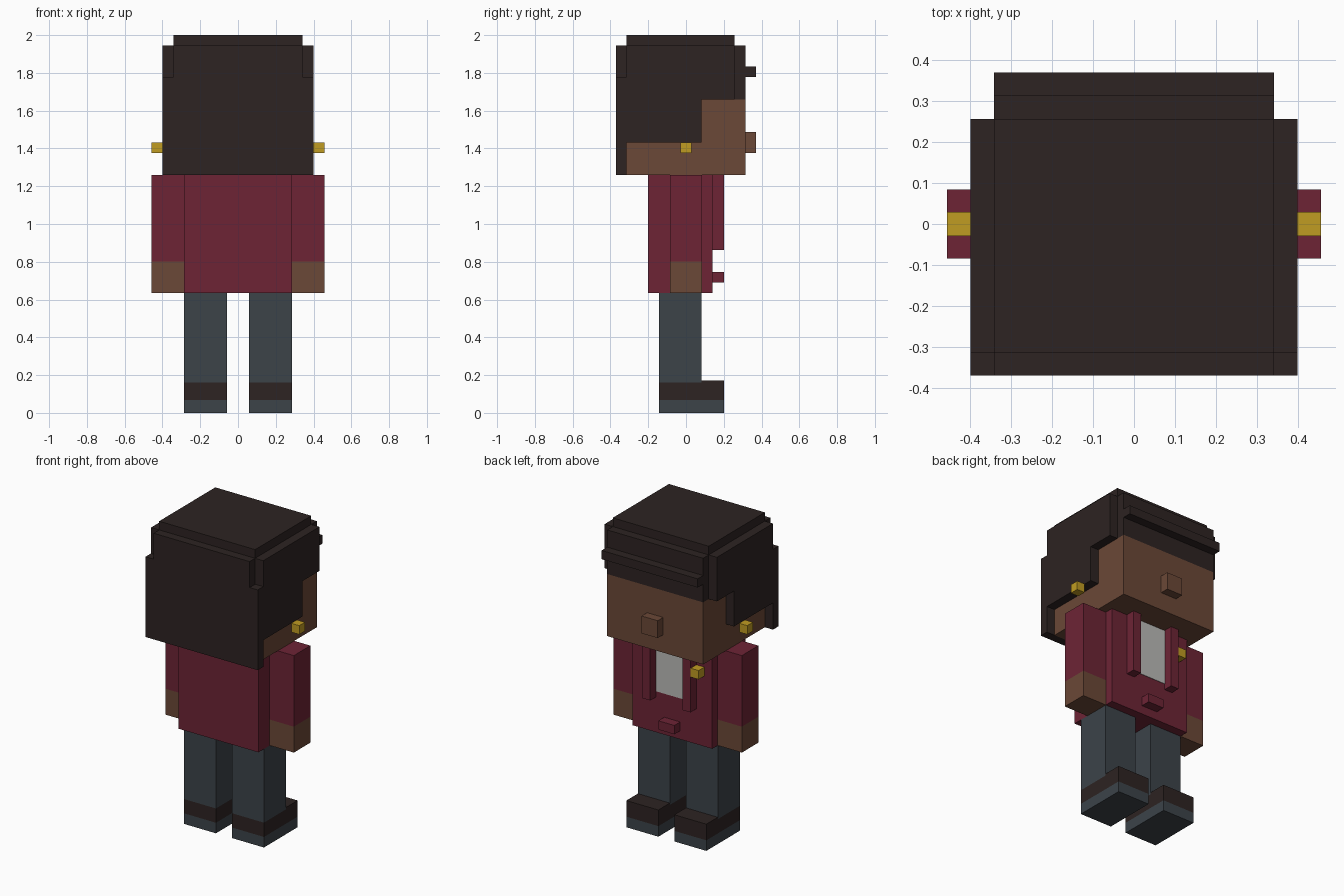
import bpy
import bmesh

default = bpy.data.objects.get("Cube")
if default:
    bpy.data.objects.remove(default, do_unlink=True)


def srgb(c):
    c /= 255
    return c / 12.92 if c <= 0.04045 else ((c + 0.055) / 1.055) ** 2.4


def material(name, *rgb):
    m = bpy.data.materials.new(name)
    m.use_nodes = True
    col = [srgb(c) for c in rgb] + [1]
    m.diffuse_color = col
    m.node_tree.nodes["Principled BSDF"].inputs["Base Color"].default_value = col
    return m


HAIR = material("dark brown", 45, 35, 34)
SKIN = material("brown skin", 107, 72, 55)
MAROON = material("maroon cloth", 109, 36, 53)
SLATE = material("slate cloth", 60, 67, 73)
GOLD = material("gold", 192, 156, 34)
WHITE = material("pale shirt", 187, 187, 184)


def box(name, mat, x, y, z):
    """Axis-aligned block from its (min, max) range on each axis."""
    bm = bmesh.new()
    bmesh.ops.create_cube(bm, size=1)
    for v in bm.verts:
        v.co = [(a + b) / 2 + c * (b - a) for c, (a, b) in zip(v.co, (x, y, z))]
    mesh = bpy.data.meshes.new(name)
    bm.to_mesh(mesh)
    bm.free()
    mesh.materials.append(mat)
    obj = bpy.data.objects.new(name, mesh)
    bpy.context.collection.objects.link(obj)
    return obj


def pair(name, mat, x, y, z):
    """The same block on both sides of the body."""
    box("left_" + name, mat, x, y, z)
    box("right_" + name, mat, (-x[1], -x[0]), y, z)


def centred(w):
    return (-w, w)


# Legs and shoes
LEG_X = (0.057, 0.285)
pair("leg", SLATE, LEG_X, (-0.143, 0.083), (0.16, 0.635))
pair("shoe_heel", HAIR, LEG_X, (-0.143, 0.083), (0.068, 0.16))
pair("shoe_toe", HAIR, LEG_X, (0.083, 0.2), (0.068, 0.172))
pair("shoe_sole", SLATE, LEG_X, (-0.143, 0.2), (0, 0.068))

# Jacket with its details
box("jacket", MAROON, centred(0.285), (-0.2, 0.14), (0.635, 1.26))
box("shirt_front", WHITE, centred(0.115), (0.138, 0.143), (0.9, 1.258))
pair("lapel", MAROON, (0.115, 0.172), (0.14, 0.2), (0.862, 1.26))
box("jacket_button", MAROON, centred(0.057), (0.14, 0.2), (0.69, 0.747))
box("lapel_pin", GOLD, (-0.229, -0.172), (0.14, 0.198), (1.089, 1.146))

# Arms
ARM_X, ARM_Y = (0.285, 0.457), centred(0.084)
pair("sleeve", MAROON, ARM_X, ARM_Y, (0.802, 1.26))
pair("hand", SKIN, ARM_X, ARM_Y, (0.635, 0.802))

# Head
HEAD_X, HEAD_Y = centred(0.342), centred(0.314)
box("face", SKIN, HEAD_X, HEAD_Y, (1.26, 1.66))
box("nose", SKIN, centred(0.057), (0.314, 0.37), (1.375, 1.487))
pair("earring", GOLD, (0.4, 0.457), centred(0.029), (1.375, 1.432))

# Hair
box("hair_cap", HAIR, HEAD_X, HEAD_Y, (1.66, 1.944))
box("hair_top", HAIR, HEAD_X, (-0.314, 0.257), (1.944, 2))
box("hair_band", HAIR, HEAD_X, (0.314, 0.37), (1.777, 1.833))
SIDE_X = (0.342, 0.4)
pair("hair_side", HAIR, SIDE_X, (-0.314, 0.083), (1.432, 1.944))
pair("hair_temple", HAIR, SIDE_X, (0.083, 0.257), (1.66, 1.944))
BACK_Y = (-0.37, -0.314)
box("hair_back", HAIR, centred(0.4), BACK_Y, (1.26, 1.777))
box("hair_back_upper", HAIR, HEAD_X, BACK_Y, (1.777, 1.944))
